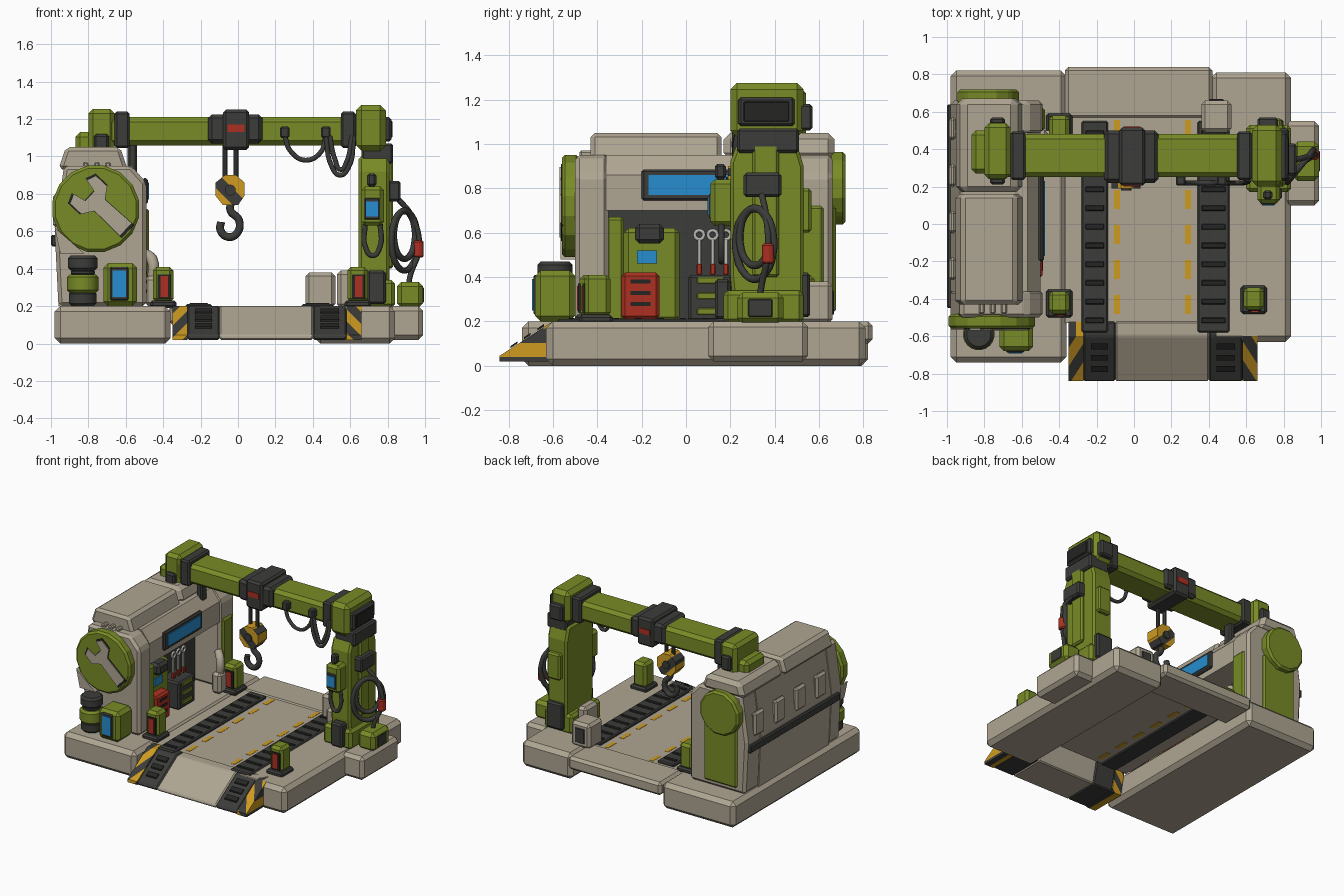
import bpy, bmesh, math
from mathutils import Vector, Matrix

if bpy.data.objects.get("Cube"):
    bpy.data.objects.remove(bpy.data.objects["Cube"])


def material(name, r, g, b):
    mat = bpy.data.materials.new(name)
    mat.use_nodes = True
    mat.diffuse_color = (r, g, b, 1)
    mat.node_tree.nodes["Principled BSDF"].inputs["Base Color"].default_value = (r, g, b, 1)
    return mat


cream = material("warm_cream", .43, .38, .29)
green = material("olive_green", .19, .26, .02)
dark = material("charcoal", .045, .045, .042)
black = material("near_black", .018, .018, .017)
blue = material("screen_blue", .02, .27, .62)
red = material("signal_red", .42, .03, .015)
yellow = material("hazard_yellow", .62, .33, .015)
silver = material("tool_silver", .5, .49, .45)


def prism(name, outline, axis, span, color, bevel=0.0, smooth=False):
    """Extrude an outline given in the two other axes along the named axis."""
    def place(p, d):
        return {"x": (d, *p), "y": (p[0], d, p[1]), "z": (*p, d)}[axis]
    bm = bmesh.new()
    low, high = [[bm.verts.new(place(p, d)) for p in outline] for d in span]
    bm.faces.new(low)
    bm.faces.new(high)
    for i in range(len(low)):
        bm.faces.new((low[i - 1], low[i], high[i], high[i - 1]))
    bmesh.ops.recalc_face_normals(bm, faces=bm.faces)
    mesh = bpy.data.meshes.new(name)
    bm.to_mesh(mesh)
    bm.free()
    obj = bpy.data.objects.new(name, mesh)
    bpy.context.collection.objects.link(obj)
    mesh.materials.append(color)
    if bevel:
        mod = obj.modifiers.new("edge_bevel", "BEVEL")
        mod.width, mod.segments, mod.limit_method = bevel, 1, "ANGLE"
    if smooth:
        bpy.ops.object.select_all(action="DESELECT")
        obj.select_set(True)
        bpy.context.view_layer.objects.active = obj
        bpy.ops.object.shade_smooth_by_angle()
    return obj


def box(name, x, y, z, color, bevel=.012):
    outline = [(x[0], y[0]), (x[1], y[0]), (x[1], y[1]), (x[0], y[1])]
    return prism(name, outline, "z", z, color, bevel)


def ring(a, b, radius, sides=20):
    turn = math.tau / sides
    return [(a + radius * math.cos((i + .5) * turn), b + radius * math.sin((i + .5) * turn))
            for i in range(sides)]


def tube(name, points, radius, color, closed=False):
    curve = bpy.data.curves.new(name, "CURVE")
    curve.dimensions, curve.bevel_depth = "3D", radius
    curve.bevel_resolution, curve.resolution_u, curve.use_fill_caps = 2, 6, True
    spline = curve.splines.new("BEZIER")
    spline.bezier_points.add(len(points) - 1)
    for knot, p in zip(spline.bezier_points, points):
        knot.co, knot.handle_left_type, knot.handle_right_type = p, "AUTO", "AUTO"
    spline.use_cyclic_u = closed
    curve.materials.append(color)
    obj = bpy.data.objects.new(name, curve)
    bpy.context.collection.objects.link(obj)
    return obj


def stripe(obj, direction, pitch, second):
    """Cut the faces along parallel planes and alternate two materials."""
    bm = bmesh.new()
    bm.from_mesh(obj.data)
    way = Vector(direction).normalized()
    reach = [v.co.dot(way) for v in bm.verts]
    for k in range(math.floor(min(reach) / pitch), math.ceil(max(reach) / pitch)):
        bmesh.ops.bisect_plane(bm, geom=bm.verts[:] + bm.edges[:] + bm.faces[:],
                               plane_co=way * k * pitch, plane_no=way)
    for face in bm.faces:
        face.material_index = math.floor(face.calc_center_median().dot(way) / pitch) % 2
    bm.to_mesh(obj.data)
    bm.free()
    obj.data.materials.append(second)


# Platform: two side slabs, side extension, rear sill and thin open floor
box("left_slab", (-.98, -.36), (-.74, .82), (0, .2), cream, .03)
box("right_slab", (.41, .84), (-.63, .81), (0, .2), cream, .03)
box("side_extension", (.8, .99), (.1, .55), (.02, .2), cream, .025)
box("rear_sill", (-.37, .42), (.56, .84), (.1, .2), cream, .02)
box("drive_floor", (-.37, .42), (-.53, .57), (.186, .192), cream, 0)
for x in (-.09, .29):
    for i in range(6):
        y = -.48 + i * .187
        box("lane_dash", (x - .016, x + .016), (y, y + .1), (.184, .194), yellow, 0)

# Wheel tracks with raised cross bars
for a, b in ((-.28, -.14), (.34, .51)):
    box("wheel_track", (a, b), (-.58, .55), (.178, .21), dark, .008)
    for i in range(11):
        y = -.53 + i * .1
        box("track_bar", (a + .02, b - .02), (y, y + .03), (.205, .216), black, .004)

# Entry ramp: cream centre, slotted dark wings and striped outer edges
wedge = [(-.84, .02), (-.84, .045), (-.6, .2), (-.52, .2), (-.56, .02)]
prism("ramp_centre", wedge, "x", (-.1, .4), cream, .008)
for a, b in ((-.27, -.1), (.4, .58)):
    prism("ramp_wing", wedge, "x", (a, b), dark, .008)
    for i in range(3):
        y = -.79 + i * .06
        z = .08 + i * .039
        prism("ramp_slot", [(y, z), (y + .03, z + .02), (y + .03, z + .03), (y, z + .01)],
              "x", (a + .04, b - .04), black)
for a, b, lean in ((-.35, -.27, -1), (.58, .66, 1)):
    stripe(prism("ramp_hazard_edge", wedge, "x", (a, b), dark), (lean, 0, 1), .045, yellow)

# Machine house: end walls, recessed middle and roof caps
shell = [(-.96, .2), (-.49, .2), (-.49, .86), (-.57, .95), (-.93, .95), (-.98, .6)]
bay = [(-.96, .2), (-.72, .2), (-.72, .7), (-.5, .7), (-.5, .86), (-.57, .95), (-.93, .95), (-.98, .6)]
prism("house_front_wall", shell, "y", (-.5, -.35), cream, .02)
prism("house_rear_wall", shell, "y", (.48, .66), cream, .02)
prism("house_bay", bay, "y", (-.36, .49), cream)
cap = [(-.96, .93), (-.59, .93), (-.63, 1.05), (-.92, 1.05)]
prism("front_roof_cap", cap, "y", (-.43, .16), cream, .02)
prism("rear_roof_cap", cap, "y", (.17, .67), cream, .03)
box("outer_band", (-1, -.94), (-.45, .64), (.52, .58), dark, .008)
for y in (-.3, -.05, .2, .45):
    box("outer_rib", (-.99, -.95), (y, y + .12), (.62, .8), cream, .015)
for x in (-.83, -.77, -.71):
    box("roof_vent", (x, x + .03), (-.48, -.42), (.93, .97), cream, .008)

# Front badge disc with a wrench emblem
prism("front_disc", ring(-.76, .72, .235, 16), "y", (-.56, -.48), green, .015)
prism("disc_corner_cover", [(-.98, .62), (-.82, .48), (-.95, .48)], "y", (-.565, -.48), cream)
half = [(.19, .045), (0, .04), (-.04, .1), (-.12, .1), (-.14, .05), (-.07, .035)]
turn = Matrix.Rotation(-.75, 2)
wrench = [turn @ Vector(p) + Vector((-.74, .74))
          for p in half + [(u, -v) for u, v in reversed(half)]]
prism("wrench_emblem_rim", [Vector((-.74, .74)) + (p - Vector((-.74, .74))) * 1.09 for p in wrench],
      "y", (-.564, -.55), black)
prism("wrench_emblem", wrench, "y", (-.57, -.55), cream)

# Rear disc and green service panel
prism("rear_disc", ring(-.78, .8, .17, 12), "y", (.64, .72), green, .015)
box("rear_panel", (-.9, -.62), (.6, .675), (.24, .72), green)
box("inner_rear_panel", (-.52, -.475), (.5, .62), (.3, .72), green)
box("pipe_box", (-.5, -.42), (.38, .5), (.2, .36), cream, .02)
tube("wall_pipe", [(-.46, .44, .3), (-.46, .44, .45), (-.5, .48, .48)], .03, cream)

# Sign screen above the work bay
box("screen_frame", (-.51, -.482), (-.2, .26), (.745, .885), dark, .01)
box("screen_glass", (-.49, -.476), (-.17, .23), (.77, .86), blue, 0)

# Bay interior: console, red cabinet, tool chest and hanging tools
box("bay_back", (-.73, -.7), (-.35, .48), (.2, .7), dark, 0)
box("bay_side_post", (-.7, -.51), (-.36, -.28), (.2, .67), green)
box("console_body", (-.7, -.56), (-.28, -.03), (.2, .62), green, .02)
box("console_hood", (-.6, -.51), (-.23, -.1), (.55, .64), dark, .02)
box("console_screen", (-.57, -.552), (-.22, -.13), (.46, .52), blue, 0)
box("red_cabinet", (-.6, -.49), (-.29, -.12), (.21, .42), red, .015)
for z in (.27, .32, .37):
    box("cabinet_slot", (-.5, -.486), (-.25, -.16), (z, z + .018), black, 0)
box("tool_chest", (-.68, -.51), (.01, .21), (.2, .41), dark)
for z in (.23, .3, .37):
    box("chest_drawer", (-.52, -.503), (.05, .17), (z, z + .03), green, .004)
for y in (.06, .12, .18):
    box("tool_handle", (-.6, -.58), (y - .012, y + .012), (.41, .46), red, .004)
    box("tool_shaft", (-.598, -.582), (y - .009, y + .009), (.45, .57), silver, .003)
    loop = [(-.59, a, b) for a, b in ring(y, .59, .02, 8)]
    tube("tool_ring", loop, .008, silver, True)

# Front left barrel and control cabinet
for radius, low, high, color in ((.075, .2, .28, dark), (.085, .27, .37, green), (.065, .36, .4, dark), (.08, .39, .47, dark)):
    prism("barrel_section", ring(-.83, -.59, radius), "z", (low, high), color, .015, True)
box("control_cabinet", (-.72, -.54), (-.68, -.5), (.2, .43), green, .025)
box("cabinet_bezel", (-.685, -.585), (-.688, -.66), (.23, .41), dark, .008)
box("cabinet_screen", (-.67, -.6), (-.693, -.67), (.25, .39), blue, 0)


# Corner bollards with red markers
def bollard(x, y):
    box("bollard_foot", (x - .07, x + .07), (y - .08, y + .07), (.19, .23), dark)
    box("bollard_body", (x - .055, x + .055), (y - .06, y + .06), (.22, .41), green, .02)
    box("bollard_inset", (x - .03, x + .04), (y - .066, y), (.24, .37), black, 0)
    box("bollard_marker", (x - .015, x + .025), (y - .072, y), (.25, .36), red, 0)


for spot in ((-.4, -.42), (-.4, .52), (.64, -.4)):
    bollard(*spot)

# Right column with foot, collar and vented head
side = [(.22, .2), (.53, .2), (.53, .9), (.5, 1), (.23, 1), (.2, .92), (.2, .4)]
prism("main_column", side, "x", (.645, .81), green, .015)
box("column_foot", (.6, .84), (.17, .53), (.19, .34), green, .02)
box("foot_panel", (.69, .79), (.13, .2), (.21, .39), dark)
box("rear_foot_panel", (.66, .8), (.5, .56), (.22, .42), dark)
box("column_spine", (.79, .83), (.3, .42), (.4, 1), green)
box("column_collar", (.66, .83), (.23, .51), (.96, 1.07), dark)
box("column_head", (.63, .79), (.2, .53), (1.03, 1.275), green, .03)
box("head_vent", (.77, .82), (.235, .49), (1.08, 1.21), dark)
box("head_vent_inset", (.8, .825), (.26, .465), (1.1, 1.19), black, .004)
box("head_rear_pad", (.66, .77), (.5, .57), (1.06, 1.18), dark)
box("side_module", (.8, .87), (.26, .43), (.76, .87), dark)
box("rear_module", (.68, .79), (.51, .565), (.6, .8), green)

# Column control box and its cable
box("column_control", (.66, .78), (.11, .22), (.63, .84), green, .02)
box("control_bezel", (.675, .76), (.104, .15), (.66, .78), dark, .008)
box("control_screen", (.685, .75), (.098, .15), (.68, .76), blue, 0)
box("control_knob", (.69, .74), (.13, .18), (.84, .91), dark)
tube("control_cable", [(.68, .16, .64), (.68, .16, .52), (.72, .16, .47), (.76, .16, .52), (.76, .16, .64)], .014, dark)

# Side power box and coiled hose
box("power_box", (.85, .99), (.23, .44), (.19, .33), green, .025)
box("power_box_panel", (.98, .994), (.28, .39), (.22, .3), dark, .004)
for lift, size in ((0, 1), (.03, .8)):
    coil = [(.89 + .07 * size * c, .31 + .085 * size * c, .55 + lift + .16 * size * s)
            for c, s in ring(0, 0, 1, 10)]
    tube("hose_coil", coil, .017, dark, True)
tube("hose_tail", [(.85, .34, .78), (.93, .36, .68), (.97, .37, .52), (.92, .34, .36), (.91, .33, .3)], .015, dark)
prism("hose_grip", ring(.965, .37, .03, 8), "z", (.46, .55), red, .008)

# Parts box beside the column
box("parts_box", (.36, .52), (.49, .66), (.19, .38), cream, .02)
box("parts_box_panel", (.4, .48), (.655, .667), (.23, .34), dark, .003)
box("small_parts_box", (.53, .61), (.3, .46), (.19, .39), cream, .02)

# Overhead beam with end block and collars
box("overhead_beam", (-.7, .66), (.25, .48), (1.06, 1.21), green, .025)
box("left_end_block", (-.8, -.66), (.24, .54), (1, 1.255), green, .025)
box("left_end_step", (-.87, -.75), (.27, .5), (1, 1.13), green, .025)
box("left_end_pad", (-.77, -.69), (.53, .57), (1.06, 1.17), dark)
box("left_front_pad", (-.77, -.69), (.21, .25), (1.02, 1.12), dark)
for x in (-.66, .55):
    box("beam_collar", (x, x + .08), (.235, .495), (1.045, 1.24), dark)
box("beam_strut", (-.59, -.54), (.33, .4), (.88, 1.07), dark)

# Hoist trolley
box("trolley", (-.16, .13), (.22, .5), (1.07, 1.225), dark, .02)
box("trolley_saddle", (-.08, .06), (.205, .515), (1.035, 1.25), dark, .015)
for y in (.2, .511):
    box("trolley_marker", (-.055, .035), (y, y + .009), (1.13, 1.17), red, 0)

# Hook block, rods and hook
for x in (-.07, -.01):
    prism("hoist_rod", ring(x, .25, .014, 8), "z", (.86, 1.06), dark)
hull = [(-.12, .79), (-.08, .74), (0, .74), (.035, .79), (.035, .86), (-.01, .9), (-.07, .9), (-.12, .86)]
stripe(prism("hook_block", hull, "y", (.19, .3), dark), (1, 0, 1), .063, yellow)
prism("block_pin", ring(-.042, .82, .03, 10), "y", (.18, .31), dark)
tube("hook", [(-.04, .245, .75), (-.04, .245, .71), (.005, .245, .66), (-.005, .245, .59),
              (-.055, .245, .57), (-.095, .245, .61), (-.09, .245, .65)], .021, dark)

# Festoon cables under the beam
for x in (.25, .47):
    box("cable_clip", (x - .025, x + .025), (.205, .26), (1.1, 1.16), dark, .008)
for a, b, low in ((.25, .47, .98), (.47, .62, .9), (.49, .61, .93)):
    mid = (a + b) / 2
    tube("festoon_cable", [(a, .22, 1.11), (a + .03, .22, low + .05), (mid, .22, low),
                           (b - .03, .22, low + .04), (b, .24, 1.11)], .013, dark)
